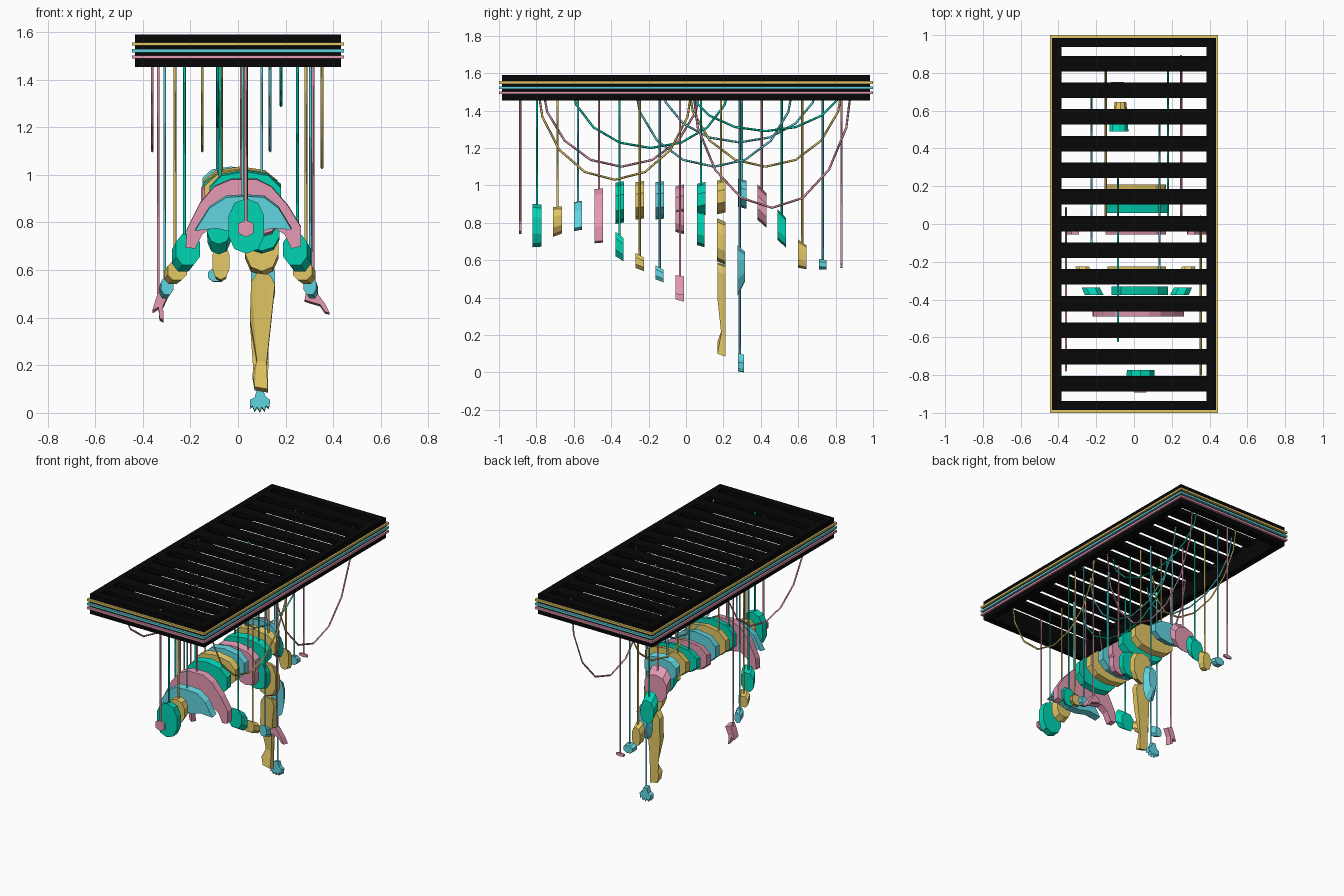
import bpy, bmesh
from math import sin, cos, pi, copysign

def mat(name, c):
    m = bpy.data.materials.new(name)
    m.diffuse_color = (*c, 1)
    return m

BLACK = mat("black", (.002, .002, .002))
G = mat("green", (.0, .66, .45))
Y = mat("yellow", (.78, .58, .13))
C = mat("cyan", (.12, .66, .75))
P = mat("pink", (.78, .32, .45))
TOP = 1.575

def make(name, bm, m):
    bmesh.ops.recalc_face_normals(bm, faces=bm.faces)
    me = bpy.data.meshes.new(name)
    bm.to_mesh(me)
    bm.free()
    me.materials.append(m)
    ob = bpy.data.objects.new(name, me)
    bpy.context.collection.objects.link(ob)
    return ob

def boxes(name, spans, m):
    bm = bmesh.new()
    for x0, x1, y0, y1, z0, z1 in spans:
        vs = bmesh.ops.create_cube(bm, size=1)["verts"]
        for v in vs:
            v.co = ((x0 + x1) / 2 + v.co.x * (x1 - x0), (y0 + y1) / 2 + v.co.y * (y1 - y0),
                    (z0 + z1) / 2 + v.co.z * (z1 - z0))
    return make(name, bm, m)

def border(name, x, y, t, z0, z1, m):
    return boxes(name, [(-x, x, -y, -y + t, z0, z1), (-x, x, y - t, y, z0, z1),
                        (-x, -x + t, -y + t, y - t, z0, z1), (x - t, x, -y + t, y - t, z0, z1)], m)

def slab(name, m, y0, y1, front, back, lean=None):
    """Joins a front outline and a back outline into one cut slice."""
    lean = lean or (lambda z: 0)
    bm = bmesh.new()
    a = [bm.verts.new((x, y0 + lean(z), z)) for x, z in front]
    b = [bm.verts.new((x, y1, z)) for x, z in back]
    bm.faces.new(a)
    bm.faces.new(b[::-1])
    for i in range(len(a)):
        j = (i + 1) % len(a)
        bm.faces.new((a[i], b[i], b[j], a[j]))
    if lean(.2):
        bmesh.ops.triangulate(bm, faces=bm.faces)
    return make(name, bm, m)

def oval(cx, cz, rx, rz, n=10):
    f = lambda t: copysign(abs(t) ** .85, t)
    return [(cx + rx * f(cos(2 * pi * (i + .5) / n)) / f(cos(pi / n)), cz + rz * f(sin(2 * pi * (i + .5) / n)))
            for i in range(n)]

def blob(name, m, y0, y1, cx, cz, rx, rz, dz=0, k=1, dx=0, n=10):
    slab(name, m, y0, y1, oval(cx - dx / 2, cz - dz / 2, rx, rz, n),
         oval(cx + dx / 2, cz + dz / 2, rx * k, rz * k, n))

def cut(name, m, y0, y1, pts, dz=0, lean=None):
    slab(name, m, y0, y1, pts, [(x, z + dz) for x, z in pts], lean)

def tube(name, pts, m, r=.006):
    cu = bpy.data.curves.new(name, "CURVE")
    cu.dimensions = "3D"
    cu.bevel_depth = r
    cu.bevel_resolution = 0
    s = cu.splines.new("POLY")
    s.points.add(len(pts) - 1)
    for p, co in zip(s.points, pts):
        p.co = (*co, 1)
    cu.materials.append(m)
    ob = bpy.data.objects.new(name, cu)
    bpy.context.collection.objects.link(ob)

# overhead frame, coloured bands and slats
border("frame", .433, .985, .048, 1.453, 1.59, BLACK)
for z, m in ((1.55, Y), (1.522, C), (1.495, P)):
    border("frame_band", .445, 1.0, .02, z - .007, z + .007, m)
boxes("slats", [(-.39, .39, y - .041, y + .041, 1.56, 1.59)
                for y in (-.845 + .1412 * i for i in range(13))], BLACK)

# head and neck slices
blob("face_tip", P, -.893, -.88, .033, .775, .033, .036, n=6)
blob("head_slice", G, -.82, -.773, .035, .785, .075, .116, k=.97)
blob("neck_slice", Y, -.71, -.663, .03, .81, .062, .08, dz=.01, k=.9)

# shoulder slices
cut("chest_slice", C, -.60, -.555,
    [(-.18, .765), (-.12, .86), (-.05, .905), (.03, .91), (.11, .905), (.17, .86), (.225, .77),
     (.14, .775), (.07, .755), (-.01, .755), (-.09, .775)], .008)
cut("shoulder_slice", P, -.49, -.445,
    [(-.22, .695), (-.215, .77), (-.16, .88), (-.10, .95), (-.03, .98), (.08, .98), (.14, .95),
     (.21, .87), (.265, .78), (.265, .70), (.225, .69), (.195, .75), (.14, .785), (.03, .76),
     (-.10, .785), (-.15, .75), (-.18, .69)], .004)

# torso slices down to the hips
for name, m, y0, cx, cz, rx, rz, dz in (
        ("rib_slice", G, -.377, .03, .908, .15, .11, .008),
        ("upper_waist_slice", Y, -.27, .015, .92, .155, .10, .006),
        ("waist_slice", C, -.162, .01, .92, .15, .10, .004),
        ("belly_slice", P, -.055, .01, .905, .16, .095, .01),
        ("hip_slice", G, .058, .015, .925, .165, .088, .01),
        ("pelvis_slice", Y, .165, .01, .94, .155, .09, .01),
        ("rear_hip_slice", C, .278, -.03, .955, .12, .075, -.01)):
    blob(name, m, y0, y0 + .045, cx, cz, rx, rz, dz)

# arm slices, left and right
for side, xs in (("left", (-.22, -.265, -.302)), ("right", (.25, .28, .307))):
    out = copysign(.02, xs[0])
    blob(side + "_upper_arm", G, -.377, -.335, xs[0], .672, .05, .07, -.03, .95, out, 8)
    blob(side + "_elbow", Y, -.27, -.225, xs[1], .588, .04, .043, -.02, .9, out, 8)
    blob(side + "_wrist", C, -.162, -.12, xs[2], .525, .026, .04, -.02, .9, out / 2, 8)
cut("left_hand", P, -.055, -.01,
    [(-.33, .52), (-.29, .505), (-.315, .45), (-.312, .39), (-.33, .40), (-.334, .445),
     (-.36, .43), (-.345, .48)], -.012)
cut("right_hand", P, -.055, -.01,
    [(.285, .505), (.32, .52), (.365, .46), (.385, .42), (.365, .425), (.345, .455), (.31, .465),
     (.28, .475)], -.008)

# standing leg
blob("thigh_start", P, -.055, -.01, .10, .82, .065, .075, -.012)
blob("thigh", G, .058, .10, .10, .77, .075, .095, -.012)
blob("knee", Y, .165, .21, .10, .70, .07, .115, -.02)
cut("shin", Y, .168, .21,
    [(.055, .55), (.08, .588), (.135, .58), (.155, .54), (.14, .395), (.12, .21), (.125, .10),
     (.07, .11), (.06, .165), (.08, .22), (.05, .395)], -.015,
    lambda z: .02 if .19 < z < .25 else 0)
slab("calf", C, .276, .315, oval(.105, .545, .05, .135), oval(.105, .565, .03, .08))
cut("foot", C, .278, .31,
    [(.08, .10), (.105, .10), (.115, .07), (.135, .055), (.13, .02), (.118, .03), (.112, .008),
     (.10, .025), (.092, .005), (.08, .025), (.07, .008), (.06, .03), (.052, .02), (.05, .055),
     (.07, .065)], -.005)

# trailing leg
blob("rear_thigh_top", P, .383, .43, -.07, .888, .085, .095, -.045, .97)
blob("rear_thigh", G, .49, .535, -.08, .768, .05, .082, -.045, .97)
blob("rear_calf", Y, .60, .645, -.072, .625, .036, .075, -.02, .85)
blob("rear_ankle", C, .71, .752, -.087, .577, .038, .03, -.005, .9, 0, 8)
blob("rear_toes", P, .825, .838, -.085, .57, .03, .012, n=6)

# hanging wires: x, y, lower end
for m, wires in (
        (P, [(.033, -.886, .78), (.015, -.465, .97), (-.335, -.032, .50), (.315, -.032, .50),
             (.10, -.032, .98), (-.07, .405, .94), (-.085, .832, .57)]),
        (G, [(.035, -.797, .88), (-.075, -.355, .98), (-.225, -.355, .72), (.25, -.355, .72),
             (.10, .08, .98), (-.08, .08, .98), (-.08, .512, .80)]),
        (Y, [(.03, -.687, .87), (-.075, -.247, .98), (-.265, -.247, .61), (.285, -.247, .61),
             (.10, .187, .99), (-.07, .187, .99), (-.072, .622, .66)]),
        (C, [(.02, -.578, .90), (.10, -.14, .98), (-.308, -.14, .54), (.305, -.14, .54),
             (.10, .287, .07), (-.07, .30, 1.0), (-.087, .731, .58)])):
    for x, y, z in wires:
        tube("hanging_wire", [(x, y, z), (x, y, TOP)], m)

# slack wires looping below the slats: x, middle y, half span, lowest z
for x, y, w, z, m in ((-.36, -.345, .43, 1.10, P), (.353, -.38, .42, 1.03, Y),
                      (-.085, -.19, .43, 1.20, G), (.135, .15, .43, 1.10, C),
                      (-.15, .425, .42, 1.10, Y), (.25, .46, .43, .88, P),
                      (.18, .425, .425, 1.29, G), (-.225, .285, .425, 1.23, C)):
    tube("slack_wire", [(x, y + w * cos(pi * i / 8), TOP - (TOP - z) * sin(pi * i / 8))
                        for i in range(9)], m)
